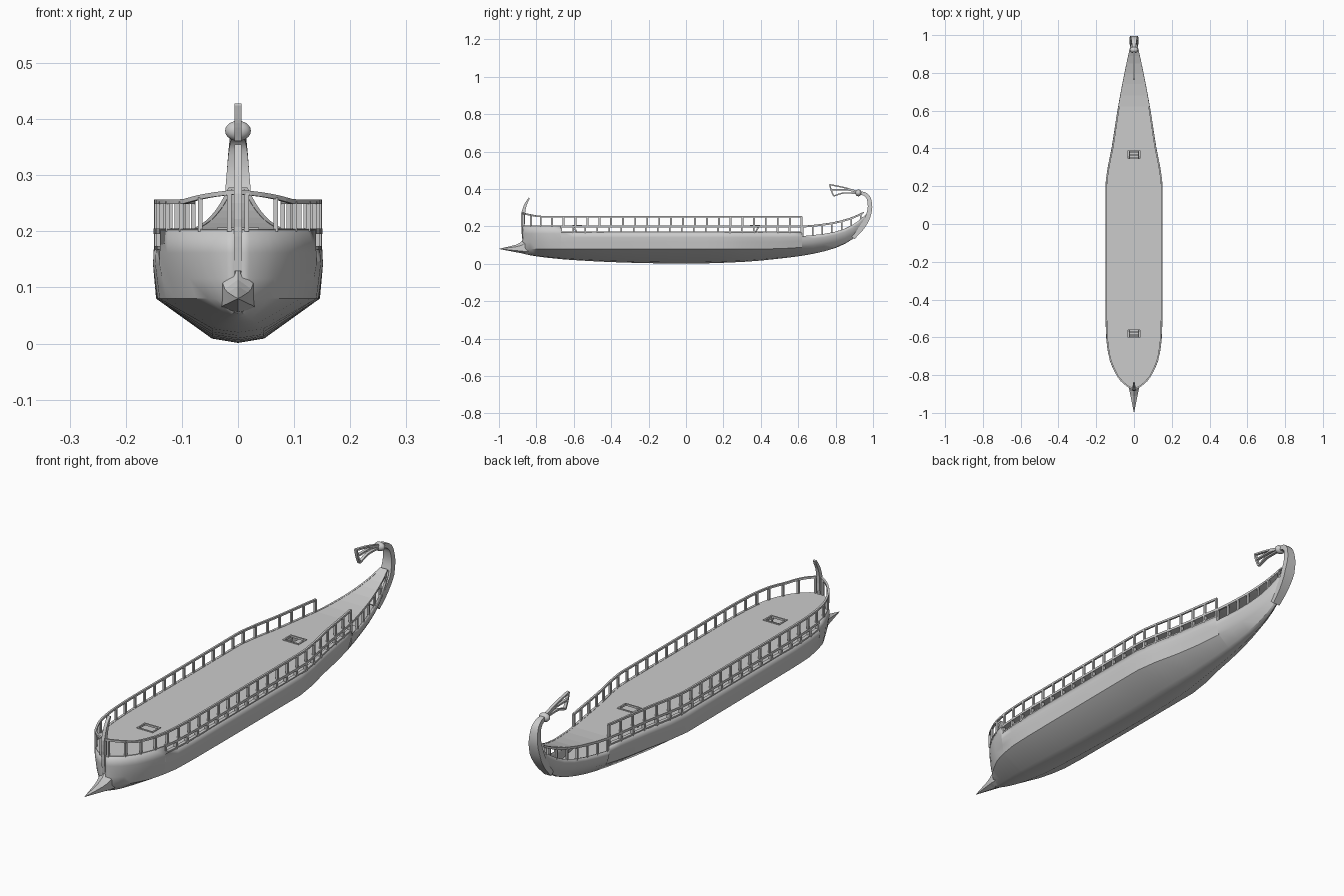
import bpy, bmesh, math
from mathutils import Vector

if "Cube" in bpy.data.objects:
    bpy.data.objects.remove(bpy.data.objects["Cube"])

def interp(table):
    # monotone smooth interpolation through (y, value) pairs
    n = len(table)
    d = [(table[i+1][1]-table[i][1])/(table[i+1][0]-table[i][0]) for i in range(n-1)]
    m = [d[0]] + [2*a*b/(a+b) if a*b > 0 else 0 for a, b in zip(d, d[1:])] + [d[-1]]
    def f(y):
        y = min(max(y, table[0][0]), table[-1][0])
        i = next(k for k in range(n-1) if y <= table[k+1][0])
        (y0, v0), (y1, v1) = table[i], table[i+1]
        h = y1-y0
        t = (y-y0)/h
        return (v0*(1+2*t)*(1-t)**2 + m[i]*h*t*(1-t)**2 + v1*t*t*(3-2*t) + m[i+1]*h*t*t*(t-1))
    return f

deck_w = interp([(-.875, .005), (-.86, .035), (-.83, .07), (-.8, .093), (-.7, .133), (-.6, .146),
                 (-.48, .15), (.2, .15), (.3, .138), (.4, .118), (.6, .087), (.8, .05), (.93, .022), (.975, .011)])
deck_z = interp([(-.875, .204), (.62, .204), (.75, .216), (.85, .237), (.94, .272), (.975, .295)])
chine_w = interp([(-.875, .012), (-.84, .045), (-.8, .075), (-.7, .122), (-.55, .143), (.2, .146),
                  (.4, .108), (.6, .073), (.8, .036), (.975, .008)])
chine_z = interp([(-.875, .08), (.45, .08), (.6, .087), (.8, .118), (.9, .165), (.975, .25)])
keel_z = interp([(-.875, .055), (-.8, .04), (-.6, .02), (-.3, .006), (0, .001), (.3, .01), (.5, .028),
                 (.65, .048), (.8, .085), (.88, .125), (.94, .18), (.975, .24)])
stern_top = interp([(.62, .148), (.75, .162), (.85, .188), (.93, .235), (.975, .278)])
rail_z = interp([(-.875, .270), (-.84, .263), (-.78, .253), (.62, .253)])

def hull_top(y):
    return .202 if y < -.67 else .17 if y < .62 else stern_top(y)

def finish(name, bm, recalc=True):
    if recalc:
        bmesh.ops.recalc_face_normals(bm, faces=bm.faces)
    me = bpy.data.meshes.new(name)
    bm.to_mesh(me)
    bm.free()
    ob = bpy.data.objects.new(name, me)
    bpy.context.collection.objects.link(ob)
    return ob

def grid(name, rows, skip=lambda k, i: False, thick=0):
    bm = bmesh.new()
    v = [[bm.verts.new(p) for p in r] for r in rows]
    for k in range(len(rows)-1):
        for i in range(len(rows[0])-1):
            if not skip(k, i):
                bm.faces.new((v[k][i], v[k][i+1], v[k+1][i+1], v[k+1][i]))
    ob = finish(name, bm, False)
    if thick:
        s = ob.modifiers.new("thickness", 'SOLIDIFY')
        s.thickness = thick
        s.offset = -1
    return ob

def sweep(bm, pts, a, b, ref):
    # rectangular bar along pts: half size a along ref, half size b across
    pts = [Vector(p) for p in pts]
    ref = Vector(ref)
    n = len(pts)
    rings = []
    for i, p in enumerate(pts):
        t = pts[min(i+1, n-1)]-pts[max(i-1, 0)]
        s = ref.cross(t).normalized()
        A = a[i] if isinstance(a, (list, tuple)) else a
        B = b[i] if isinstance(b, (list, tuple)) else b
        rings.append([bm.verts.new(p+ref*A*u+s*B*w) for u, w in ((1, 1), (1, -1), (-1, -1), (-1, 1))])
    for r, q in zip(rings, rings[1:]):
        for j in range(4):
            bm.faces.new((r[j], r[(j+1) % 4], q[(j+1) % 4], q[j]))
    bm.faces.new(rings[0])
    bm.faces.new(rings[-1])

X, Y, Z = (1, 0, 0), (0, 1, 0), (0, 0, 1)

def edge(y0, y1, step):
    # points (x, y) evenly spaced along the deck edge
    ys = [y0+(y1-y0)*i/600 for i in range(601)]
    p = [Vector((deck_w(y)-.004, y)) for y in ys]
    L = [0]
    for u, w in zip(p, p[1:]):
        L.append(L[-1]+(w-u).length)
    n = max(1, round(L[-1]/step))
    return [p[min(range(601), key=lambda j: abs(L[j]-L[-1]*i/n))] for i in range(n+1)]

# hull shell
ys = [-.875, -.868, -.86, -.845, -.83, -.8, -.77, -.73, -.671, -.669] + \
     [-.6+.1*i for i in range(12)] + [.56, .619, .621, .68, .74, .8, .85, .89, .92, .95, .975]
rows = []
for y in ys:
    w, cw, cz, kz, t = deck_w(y), chine_w(y), chine_z(y), keel_z(y), hull_top(y)
    ref = .2 if y < .62 else t
    half = [(w, t), (w*1.01, cz+.68*(min(ref, t)-cz)), (max(w, cw)*1.005, cz+.3*(ref-cz)),
            (cw, cz), (cw*.32, kz+.1*(cz-kz))]
    half[2] = (.6*w*1.01+.4*cw, half[2][1])
    rows.append([(x, y, z) for x, z in half] + [(0, y, kz)] + [(-x, y, z) for x, z in reversed(half)])
hull = grid("hull", rows, thick=.005)

# ram at the bow
prof = [(-.998, .001, .001, .001), (-.95, .012, .012, .010), (-.91, .021, .022, .018),
        (-.885, .027, .034, .022), (-.868, .031, .052, .026), (-.84, .034, .07, .03)]
rings = []
for y, w, up, dn in prof:
    rings.append([(w*math.sin(j*math.pi/3), y, .08+math.cos(j*math.pi/3)*(up if j in (0, 1, 5, 6) else dn))
                  for j in range(7)])
bm = bmesh.new()
bv = [[bm.verts.new(p) for p in r[:6]] for r in rings]
for r, q in zip(bv, bv[1:]):
    for j in range(6):
        bm.faces.new((r[j], r[(j+1) % 6], q[(j+1) % 6], q[j]))
bm.faces.new(bv[0])
bm.faces.new(bv[-1])
finish("ram", bm)

# upper deck with two hatch openings
hatches = [(-.605, -.558), (.345, .393)]
dys = sorted(set(y for y in ys if y < .96) | {h for p in hatches for h in p} | {.25, .35})
rows = []
for y in dys:
    w = deck_w(y)
    c = min(.034, w*.5)
    rows.append([(x, y, deck_z(y)) for x in (-w, -c, c, w)])
grid("deck", rows, lambda k, i: i == 1 and any(a <= (dys[k]+dys[k+1])/2 <= b for a, b in hatches), .006)

# lower deck
grid("lower_deck", [[(-chine_w(y), y, .125), (chine_w(y), y, .125)] for y in dys if -.85 < y < .76])

# hatch frames and ladders
bm = bmesh.new()
lad = bmesh.new()
for a, b in hatches:
    for s in (1, -1):
        sweep(bm, [(s*.034, a-.003, .203), (s*.034, b+.003, .203)], .004, .003, Z)
        sweep(lad, [(s*.025, a+.002 if a > 0 else b-.002, .125), (s*.025, b-.004 if a > 0 else a+.004, .2)], .002, .004, X)
    for y in (a, b):
        sweep(bm, [(-.034, y, .203), (.034, y, .203)], .004, .003, Z)
    for t in (.2, .4, .6, .8):
        y = a+.002+(b-a-.006)*(t if a > 0 else 1-t)
        sweep(lad, [(-.025, y, .125+.075*t), (.025, y, .125+.075*t)], .0015, .004, Z)
finish("hatch_frames", bm)
finish("ladders", lad)

# deck railing, oar gallery posts and stern gallery posts
rail, gallery, stern = bmesh.new(), bmesh.new(), bmesh.new()
for s in (1, -1):
    path = edge(-.873, .62, .02)
    sweep(rail, [(s*p.x, p.y, rail_z(p.y)) for p in path], .004, .004, Z)
    for p in edge(-.868, .617, .064):
        sweep(rail, [(s*p.x, p.y, .2), (s*p.x, p.y, rail_z(p.y))], .005, .004, Y)
    for p in edge(-.667, .617, .064):
        sweep(gallery, [(s*(p.x-.003), p.y, .165), (s*(p.x-.003), p.y, .2)], .005, .007, Y)
    path = edge(-.667, .62, .04)
    sweep(gallery, [(s*(p.x-.003), p.y, .171) for p in path], .003, .007, Z)
    sweep(gallery, [(s*p.x, p.y, .2) for p in path], .005, .005, Z)
    path = edge(.62, .945, .025)
    sweep(stern, [(s*p.x, p.y, deck_z(p.y)-.004) for p in path], .005, .004, Z)
    for p in edge(.625, .935, .054):
        sweep(stern, [(s*p.x, p.y, stern_top(p.y)-.005), (s*p.x, p.y, deck_z(p.y)-.003)], .004, .004, Y)
finish("deck_railing", rail)
finish("oar_gallery", gallery)
finish("stern_gallery", stern)

def curve_pts(ctrl, n):
    # smooth path in the y-z plane through a few control points
    k = range(len(ctrl))
    fy, fz = interp([(i, ctrl[i][0]) for i in k]), interp([(i, ctrl[i][1]) for i in k])
    return [(0, fy(i*(len(ctrl)-1)/n), fz(i*(len(ctrl)-1)/n)) for i in range(n+1)]

# curved sternpost
bm = bmesh.new()
pts = curve_pts([(.89, .143), (.94, .195), (.972, .25), (.984, .305), (.977, .35), (.955, .373), (.92, .381)], 18)
sweep(bm, pts, [.016+.008*min(1, i/6)-.016*max(0, (i-6)/12) for i in range(19)],
      [.015-.006*i/18 for i in range(19)], X)
sternpost = finish("sternpost", bm)

# round boss and fan ornament
bm = bmesh.new()
bmesh.ops.create_uvsphere(bm, u_segments=16, v_segments=10, radius=.5)
boss = finish("stern_boss", bm)
boss.location = (0, .922, .379)
boss.scale = (.046, .034, .036)
bm = bmesh.new()
for c in ([(.92, .386), (.84, .409), (.766, .424)], [(.92, .382), (.85, .396), (.775, .396)],
          [(.92, .377), (.85, .379), (.79, .363)], [(.768, .425), (.776, .394), (.79, .362)]):
    sweep(bm, curve_pts(c, 8), .006, .0035, X)
finish("stern_fan", bm)

# bow stem and its curved horn
bm = bmesh.new()
sweep(bm, curve_pts([(-.866, .13), (-.872, .2), (-.872, .25), (-.862, .305), (-.838, .353)], 14),
      [.007]*11+[.0065]*4, [.009]*5+[.011]*4+[.009, .008, .007, .006, .005, .003], X)
finish("bow_post", bm)

# smooth shading on the curved parts
bpy.ops.object.select_all(action='DESELECT')
for o in (hull, sternpost, boss):
    o.select_set(True)
bpy.context.view_layer.objects.active = hull
bpy.ops.object.shade_smooth_by_angle(angle=math.radians(32))
